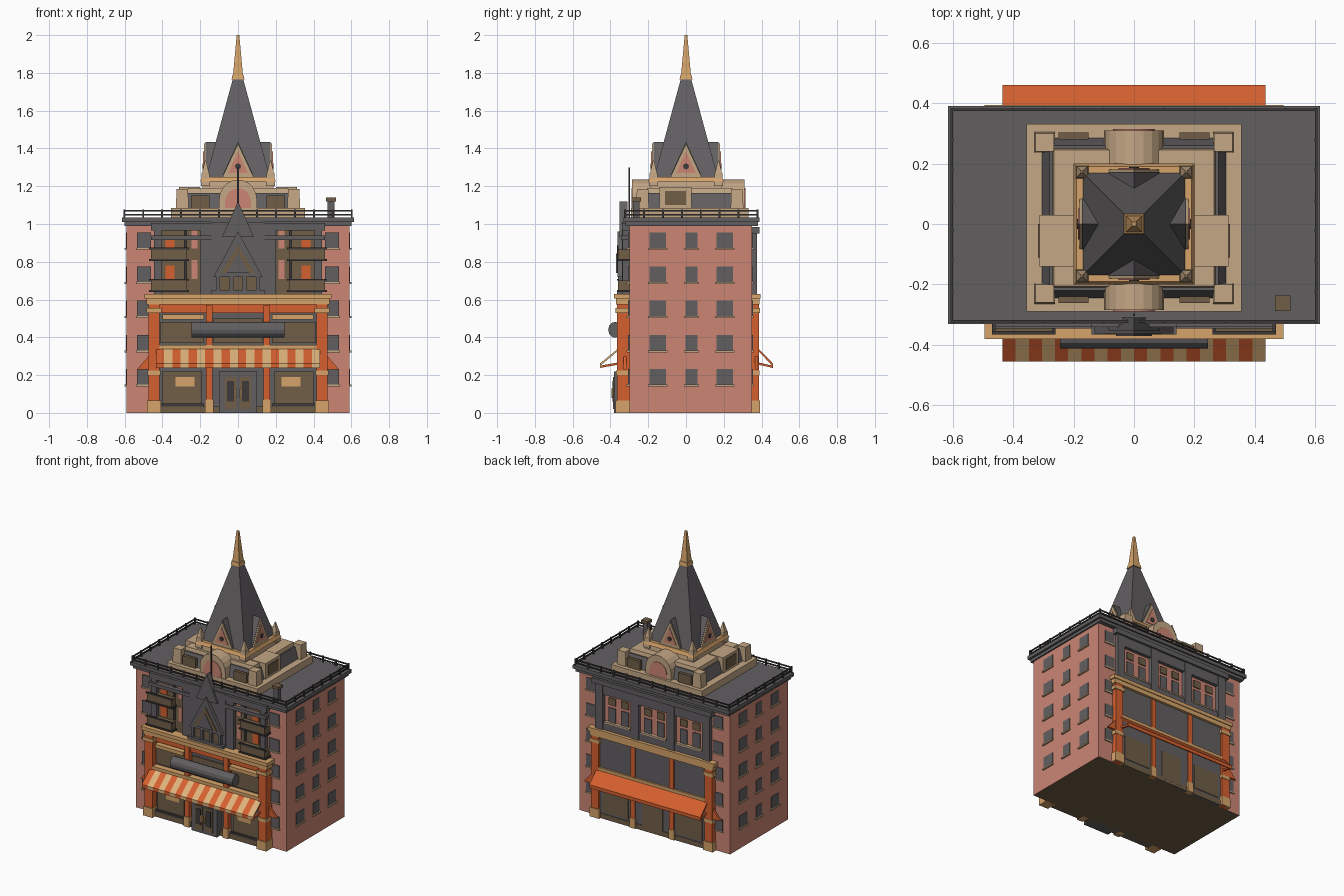
import bpy, bmesh, math

cube = bpy.data.objects.get("Cube")
if cube:
    bpy.data.objects.remove(cube, do_unlink=True)


def material(name, r, g, b):
    lin = [(c / 255 / 12.92 if c < 11 else ((c / 255 + 0.055) / 1.055) ** 2.4) for c in (r, g, b)]
    m = bpy.data.materials.new(name)
    m.use_nodes = True
    m.diffuse_color = (*lin, 1)
    bsdf = next(n for n in m.node_tree.nodes if n.type == 'BSDF_PRINCIPLED')
    bsdf.inputs["Base Color"].default_value = (*lin, 1)
    return m


PINK = material("pink brick", 204, 134, 116)
GREY = material("slate grey", 98, 95, 97)
TAN = material("tan trim", 214, 164, 106)
STONE = material("pale stone", 196, 167, 133)
ORANGE = material("orange paint", 214, 96, 48)
BROWN = material("brown glass", 112, 94, 70)
DARK = material("dark iron", 62, 58, 58)
CREAM = material("cream stripe", 222, 180, 124)


def finish(name, bm, *mats):
    bmesh.ops.recalc_face_normals(bm, faces=bm.faces)
    me = bpy.data.meshes.new(name)
    bm.to_mesh(me)
    bm.free()
    for m in mats:
        me.materials.append(m)
    ob = bpy.data.objects.new(name, me)
    bpy.context.collection.objects.link(ob)
    return ob


def prism(name, mat, axis, pts, a, b):
    """Extrude a 2D profile along an axis from a to b."""
    place = {'x': lambda u, v, t: (t, u, v), 'y': lambda u, v, t: (u, t, v),
             'z': lambda u, v, t: (u, v, t)}[axis]
    bm = bmesh.new()
    face = bm.faces.new([bm.verts.new(place(u, v, a)) for u, v in pts])
    top = bmesh.ops.extrude_face_region(bm, geom=[face])["geom"]
    move = place(0, 0, b - a)
    bmesh.ops.translate(bm, verts=[g for g in top if isinstance(g, bmesh.types.BMVert)], vec=move)
    return finish(name, bm, mat)


def box(name, mat, x0, x1, y0, y1, z0, z1):
    return prism(name, mat, 'z', [(x0, y0), (x1, y0), (x1, y1), (x0, y1)], z0, z1)


def taper(name, mat, cx, cy, z0, z1, low, high):
    """Four-sided tapered block; low and high are half sizes."""
    ob = box(name, mat, -1, 1, -1, 1, z0, z1)
    for v in ob.data.vertices:
        hx, hy = low if abs(v.co.z - z0) < 1e-5 else high
        v.co.x, v.co.y = cx + v.co.x * hx, cy + v.co.y * hy
    return ob


def arch(w, z0, z1, n=10):
    """Profile with straight sides and a rounded top."""
    mid = z0 + (z1 - z0) * 0.4
    curve = [(w * math.cos(math.pi * i / n), mid + (z1 - mid) * math.sin(math.pi * i / n))
             for i in range(n + 1)]
    return [(-w, z0), (w, z0)] + curve


FRONT, BACK = -0.30, 0.35
ROWS = [0.15 + 0.181 * i for i in range(5)]

# Main block with dark underside
body = box("main_block", PINK, -0.59, 0.59, FRONT, BACK, 0, 1.01)
body.data.materials.append(BROWN)
for p in body.data.polygons:
    if p.normal.z < -0.5:
        p.material_index = 1

# Side windows with sills
for s in (-1, 1):
    for z in ROWS:
        for y, w in ((-0.15, 0.043), (0.03, 0.032), (0.205, 0.043)):
            a, b = sorted((s * 0.585, s * 0.594))
            box("side_window", GREY, a, b, y - w, y + w, z, z + 0.082)
            a, b = sorted((s * 0.585, s * 0.602))
            box("side_sill", STONE, a, b, y - w - 0.008, y + w + 0.008, z - 0.01, z)


def facade(wall, s, k):
    """Return box makers that work in depth out from a wall."""
    def block(name, mat, x0, x1, d0, d1, z0, z1):
        y0, y1 = sorted((wall + s * k * d0, wall + s * k * d1))
        return box(name, mat, x0, x1, y0, y1, z0, z1)

    def pair(name, mat, x0, x1, *rest):
        block("left_" + name, mat, x0, x1, *rest)
        block("right_" + name, mat, -x1, -x0, *rest)
    return block, pair


# Parts shared by the front and back facades
for wall, s, k in ((FRONT, -1, 1), (BACK, 1, 0.55)):
    block, pair = facade(wall, s, k)
    for z in ROWS:
        pair("edge_window", GREY, 0.46, 0.535, -0.01, 0.008, z, z + 0.082)
        pair("edge_sill", STONE, 0.455, 0.54, -0.01, 0.015, z - 0.01, z)
    pair("corner_column", ORANGE, 0.415, 0.475, 0, 0.066, 0, 0.58)
    pair("column_base", TAN, 0.408, 0.482, 0, 0.074, 0, 0.065)
    pair("column_band", TAN, 0.41, 0.48, 0, 0.07, 0.2, 0.225)
    pair("column_capital", TAN, 0.405, 0.485, 0, 0.074, 0.53, 0.555)
    pair("inner_pillar", ORANGE, 0.135, 0.17, 0, 0.055, 0, 0.57)
    pair("pillar_base", TAN, 0.13, 0.175, 0, 0.06, 0, 0.07)
    block("main_cornice", TAN, -0.485, 0.485, 0, 0.07, 0.575, 0.605)
    block("cornice_cap", TAN, -0.495, 0.495, 0, 0.08, 0.605, 0.63)
    block("awning_beam", TAN, -0.42, 0.42, 0, 0.062, 0.335, 0.36)
    block("plinth", BROWN, -0.42, 0.42, 0, 0.045, 0, 0.035)
    for x in (-0.5, 0.5):
        pts = [(x - 0.035, 0.23), (x + 0.035, 0.23), (x - math.copysign(0.035, x), 0.31)]
        prism("awning_bracket", ORANGE, 'y', pts, wall + s * 0.015, wall + s * 0.03)
    # Slanted awning cloth with hanging edge and end struts
    inn, out = wall + s * 0.06 * k, (-0.455 if s < 0 else 0.46)
    cloth = [(inn, 0.34), (out, 0.262), (out, 0.238), (out - s * 0.008, 0.238),
             (out - s * 0.008, 0.255), (inn, 0.328)]
    n = 20
    for i in range(n):
        x = -0.435 + 0.87 * i / n
        mat = CREAM if i % 2 and s < 0 else ORANGE
        prism("awning_stripe", mat, 'x', cloth, x, x + 0.87 / n)
    for x in (-0.43, 0.42):
        strut = [(inn, 0.255), (out, 0.238), (out, 0.25), (inn, 0.267)]
        prism("awning_strut", ORANGE, 'x', strut, x, x + 0.012)

# Front shop level
block, pair = facade(FRONT, -1, 1)
block("shop_back", GREY, -0.42, 0.42, 0, 0.02, 0, 0.58)
pair("shop_window", BROWN, 0.19, 0.4, 0, 0.03, 0.045, 0.22)
pair("shop_sill", DARK, 0.18, 0.41, 0, 0.045, 0.035, 0.05)
pair("window_display", TAN, 0.23, 0.33, 0, 0.034, 0.14, 0.19)
block("door_frame", GREY, -0.1, 0.1, 0, 0.08, 0, 0.22)
pair("door_leaf", BROWN, 0.008, 0.07, 0, 0.086, 0.02, 0.19)
pair("door_glass", DARK, 0.02, 0.058, 0, 0.09, 0.06, 0.17)
pair("door_handle", TAN, 0.008, 0.016, 0, 0.095, 0.08, 0.13)
pair("upper_shop_window", BROWN, 0.18, 0.41, 0, 0.03, 0.37, 0.48)
block("middle_shop_window", BROWN, -0.13, 0.13, 0, 0.03, 0.37, 0.5)
block("orange_frieze", ORANGE, -0.42, 0.42, 0, 0.04, 0.53, 0.578)
pair("shop_lintel", TAN, 0.18, 0.4, 0, 0.06, 0.495, 0.52)
roll = [(-0.375 + 0.037 * math.cos(i * math.pi / 6), 0.44 + 0.042 * math.sin(i * math.pi / 6)) for i in range(12)]
prism("rolled_canopy", GREY, 'x', roll, -0.245, 0.245)

# Front upper storeys: piers, windows and balconies
pair("outer_pier", GREY, 0.405, 0.445, 0, 0.035, 0.63, 1.0)
pair("inner_pier", GREY, 0.14, 0.2, 0, 0.035, 0.63, 1.0)
pair("upper_glass", BROWN, 0.2, 0.405, 0, 0.012, 0.63, 1.0)
for z in (0.71, 0.87):
    pair("orange_window", ORANGE, 0.335, 0.385, 0, 0.018, z, z + 0.07)
    pair("window_bar", DARK, 0.27, 0.285, 0, 0.02, z, z + 0.1)
    pair("brick_strip", PINK, 0.215, 0.245, 0, 0.018, z, z + 0.1)
for z in (0.65, 0.815):
    pair("balcony", BROWN, 0.27, 0.46, 0, 0.06, z, z + 0.05)
    pair("balcony_floor", DARK, 0.26, 0.47, 0, 0.066, z - 0.01, z)
    pair("balcony_rail", DARK, 0.26, 0.47, 0.054, 0.066, z + 0.05, z + 0.06)
pair("upper_beam", GREY, 0.14, 0.46, 0, 0.045, 0.915, 0.94)
pair("top_beam", GREY, 0.12, 0.46, 0, 0.04, 0.965, 1.005)

# Central gabled bay
block("bay", GREY, -0.14, 0.14, 0, 0.04, 0.63, 1.01)


def gable(name, mat, w, z0, z1, d0, d1):
    prism(name, mat, 'y', [(-w, z0), (w, z0), (0, z1)], FRONT - d0, FRONT - d1)


gable("bay_peak", GREY, 0.085, 0.93, 1.12, 0.01, 0.052)
gable("bay_gable", GREY, 0.13, 0.72, 0.96, 0.03, 0.062)
gable("gable_trim", BROWN, 0.09, 0.74, 0.89, 0.03, 0.066)
gable("gable_recess", GREY, 0.06, 0.74, 0.845, 0.03, 0.07)
block("bay_window", BROWN, -0.1, 0.1, 0.03, 0.046, 0.645, 0.72)
for x in (-0.105, -0.035, 0.035, 0.105):
    block("bay_mullion", GREY, x - 0.01, x + 0.01, 0.03, 0.06, 0.63, 0.725)
block("bay_balcony", GREY, -0.14, 0.14, 0.03, 0.065, 0.62, 0.65)

# Back facade: slate frame, three window bays
block, pair = facade(BACK, 1, 0.6)
block("rear_shop_wall", GREY, -0.42, 0.42, 0, 0.035, 0, 0.58)
pair("rear_shop_window", BROWN, 0.19, 0.39, 0, 0.042, 0.05, 0.22)
block("rear_door", BROWN, -0.08, 0.08, 0, 0.042, 0.02, 0.22)
pair("rear_outer_pier", GREY, 0.39, 0.45, 0, 0.045, 0.63, 0.97)
pair("rear_inner_pier", GREY, 0.11, 0.17, 0, 0.045, 0.63, 0.97)
block("rear_base_band", GREY, -0.45, 0.45, 0, 0.035, 0.63, 0.68)
block("rear_head_band", GREY, -0.45, 0.45, 0, 0.04, 0.88, 0.95)
block("rear_cornice", GREY, -0.47, 0.47, 0, 0.065, 0.95, 0.985)
for x in (-0.28, 0, 0.28):
    for dx in (-0.05, 0.05):
        block("rear_glass", GREY, x + dx - 0.028, x + dx + 0.028, 0, 0.012, 0.69, 0.79)
        block("rear_transom", BROWN, x + dx - 0.028, x + dx + 0.028, 0, 0.012, 0.81, 0.86)
    block("rear_sill", STONE, x - 0.1, x + 0.1, 0, 0.04, 0.68, 0.69)

# Roof slab and railing
box("eaves", GREY, -0.60, 0.60, -0.32, 0.38, 0.99, 1.01)
box("roof_slab", GREY, -0.615, 0.615, -0.33, 0.39, 1.01, 1.035)
for z in (1.05, 1.07):
    for y in (-0.322, 0.378):
        box("long_rail", DARK, -0.606, 0.606, y - 0.004, y + 0.004, z - 0.004, z + 0.004)
    for x in (-0.602, 0.602):
        box("short_rail", DARK, x - 0.004, x + 0.004, -0.322, 0.378, z - 0.004, z + 0.004)
posts = [(-0.602 + 1.204 * i / 12, y) for i in range(13) for y in (-0.322, 0.378)]
posts += [(x, -0.322 + 0.1 * i) for i in range(1, 7) for x in (-0.602, 0.602)]
for x, y in posts:
    box("rail_post", DARK, x - 0.005, x + 0.005, y - 0.005, y + 0.005, 1.03, 1.078)
box("chimney", GREY, 0.475, 0.51, -0.28, -0.245, 1.03, 1.12)
box("chimney_cap", BROWN, 0.467, 0.518, -0.288, -0.237, 1.12, 1.14)
box("roof_pole", DARK, -0.004, 0.004, -0.304, -0.296, 1.03, 1.3)

# Mansard storey
CY = 0.02
taper("mansard_base", STONE, 0, CY, 1.035, 1.085, (0.355, 0.31), (0.355, 0.31))
taper("mansard", GREY, 0, CY, 1.085, 1.165, (0.305, 0.265), (0.28, 0.24))
taper("mansard_cornice", STONE, 0, CY, 1.165, 1.19, (0.27, 0.23), (0.265, 0.225))
for sx in (-1, 1):
    for sy in (-1, 1):
        taper("corner_block", STONE, sx * 0.295, CY + sy * 0.25, 1.08, 1.185, (0.034, 0.034), (0.03, 0.03))
    x0, x1 = sorted((sx * 0.2, sx * 0.312))
    box("side_dormer", STONE, x0, x1, -0.14, 0.03, 1.08, 1.195)
    x0, x1 = sorted((sx * 0.3, sx * 0.317))
    box("side_dormer_window", BROWN, x0, x1, -0.11, 0, 1.1, 1.175)
    for y0, y1 in ((-0.262, -0.24), (0.28, 0.302)):
        box("mansard_window", BROWN, sx * 0.2 - 0.05, sx * 0.2 + 0.05, y0, y1, 1.085, 1.15)
for y0, y1, face in ((-0.285, -0.15, -0.289), (0.15, 0.31, 0.314)):
    prism("arched_dormer", STONE, 'y', arch(0.1, 1.06, 1.235), y0, y1)
    prism("arched_dormer_panel", PINK, 'y', arch(0.07, 1.06, 1.19), face, (y0 + y1) / 2)

# Spire with four gables
taper("spire_base", STONE, 0, 0, 1.18, 1.225, (0.19, 0.19), (0.185, 0.185))
taper("spire_ledge", TAN, 0, 0, 1.225, 1.25, (0.2, 0.2), (0.19, 0.19))
taper("spire", GREY, 0, 0, 1.25, 1.78, (0.168, 0.168), (0.024, 0.024))
for axis in 'xy':
    for s in (-1, 1):
        for name, mat, w, z0, z1, a, b in (
                ("gable_roof", GREY, 0.085, 1.25, 1.435, 0.04, 0.172),
                ("gable_front", STONE, 0.082, 1.25, 1.425, 0.16, 0.181),
                ("gable_panel", PINK, 0.052, 1.27, 1.385, 0.16, 0.185)):
            prism(name, mat, axis, [(-w, z0), (w, z0), (0, z1)], s * a, s * b)
        eye = [(0.016 * math.cos(i * math.pi / 4), 1.305 + 0.016 * math.sin(i * math.pi / 4)) for i in range(8)]
        prism("gable_eye", DARK, axis, eye, s * 0.17, s * 0.189)
for sx in (-1, 1):
    for sy in (-1, 1):
        x, y = sx * 0.172, sy * 0.172
        taper("pinnacle_block", STONE, x, y, 1.2, 1.27, (0.024, 0.024), (0.02, 0.02))
        taper("pinnacle_tip", STONE, x, y, 1.27, 1.335, (0.018, 0.018), (0.003, 0.003))

# Finial
taper("finial_collar", TAN, 0, 0, 1.765, 1.79, (0.034, 0.034), (0.03, 0.03))
taper("finial", TAN, 0, 0, 1.79, 2.0, (0.026, 0.026), (0.007, 0.007))
